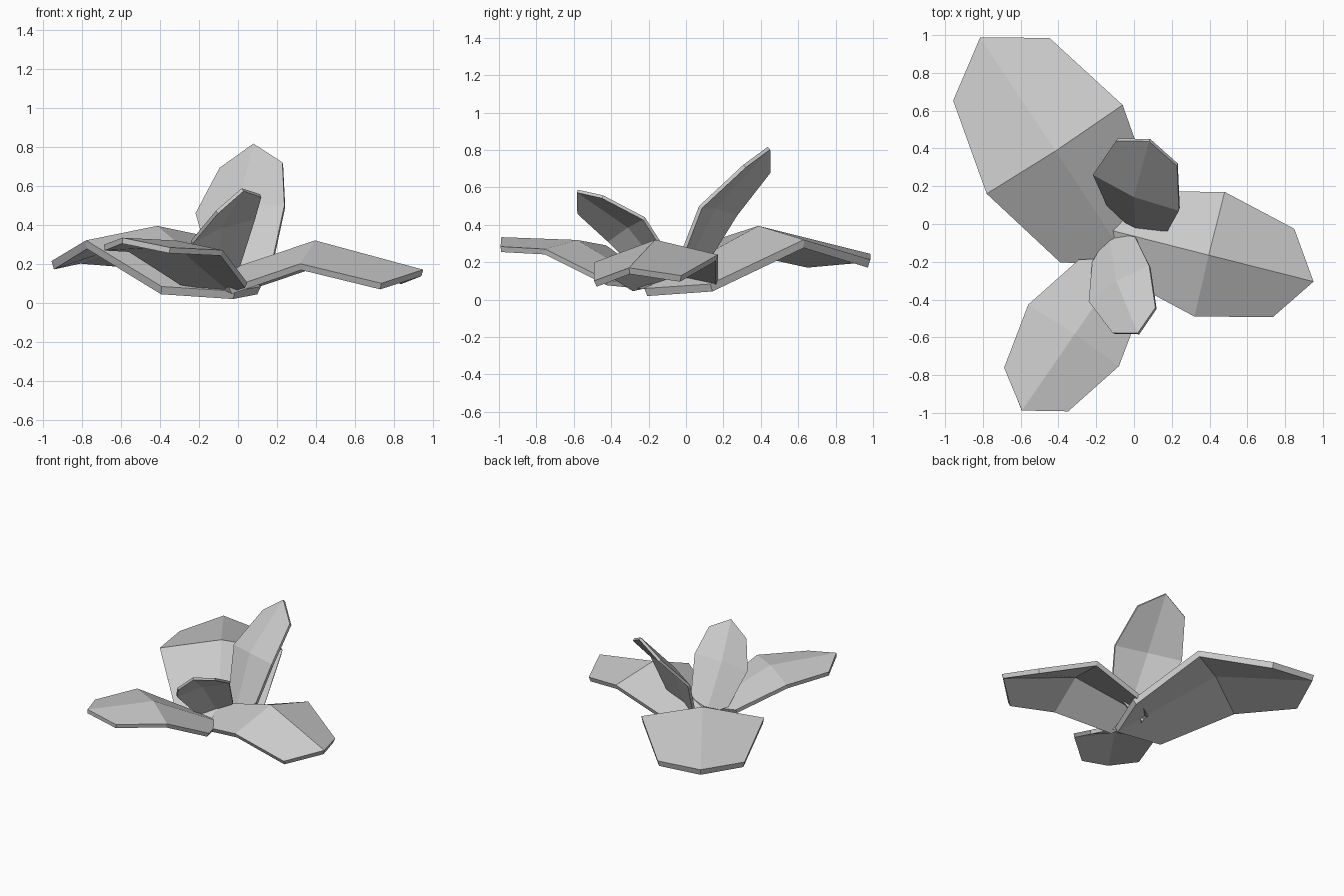
import bpy
import math
from mathutils import Vector

default_cube = bpy.data.objects.get("Cube")
if default_cube:
    bpy.data.objects.remove(default_cube, do_unlink=True)

GREY = (0.6, 0.6, 0.6, 1.0)
leaf_grey = bpy.data.materials.new("leaf_grey")
leaf_grey.use_nodes = True
leaf_grey.diffuse_color = GREY
leaf_grey.node_tree.nodes["Principled BSDF"].inputs["Base Color"].default_value = GREY


def leaf(name, middle, right, outward, inward, ridge, thickness):
    """Eight-sided leaf, bent across the middle and raised along its midrib."""
    middle, right, outward, inward = map(Vector, (middle, right, outward, inward))
    lift = right.cross(outward - inward).normalized() * ridge

    # Midrib centre first, then the rim counter-clockwise from the tip
    points = [middle + lift]
    for step in range(8):
        angle = step * math.pi / 4
        along, across = math.cos(angle), math.sin(angle)
        half = outward if along > 0 else inward
        point = middle + half * abs(along) - right * across
        if step % 4 == 0:
            point += lift
        points.append(point)

    # Four quads around the centre
    faces = [(0, k + 1, k + 2, (k + 2) % 8 + 1) for k in range(0, 8, 2)]
    mesh = bpy.data.meshes.new(name)
    mesh.from_pydata(points, [], faces)
    mesh.materials.append(leaf_grey)
    obj = bpy.data.objects.new(name, mesh)
    bpy.context.collection.objects.link(obj)

    # Thickness grows below the upper surface
    solid = obj.modifiers.new("thickness", "SOLIDIFY")
    solid.thickness = thickness
    solid.offset = -1
    return obj


# Low spreading leaves
leaf("back_right_leaf", middle=(-.42, .395, .32), right=(.36, .235, 0),
     outward=(-.4, .6, -.15), inward=(.4, -.61, -.335), ridge=.075, thickness=.045)
leaf("left_leaf", middle=(.4, -.16, .22), right=(-.08, -.33, -.02),
     outward=(.555, -.14, -.15), inward=(-.55, .14, -.185), ridge=.1, thickness=.035)
leaf("front_right_leaf", middle=(-.32, -.59, .28), right=(-.24, .163, .01),
     outward=(-.28, -.405, .015), inward=(.28, .405, -.24), ridge=.04, thickness=.03)

# Small upright leaves
leaf("front_upright_leaf", middle=(-.08, -.315, .38), right=(-.16, -.095, -.06),
     outward=(.113, -.275, .19), inward=(-.04, .255, -.31), ridge=.025, thickness=.018)
leaf("back_upright_leaf", middle=(.01, .165, .48), right=(.228, -.095, .02),
     outward=(.08, .295, .32), inward=(.01, -.19, -.38), ridge=.03, thickness=.02)
